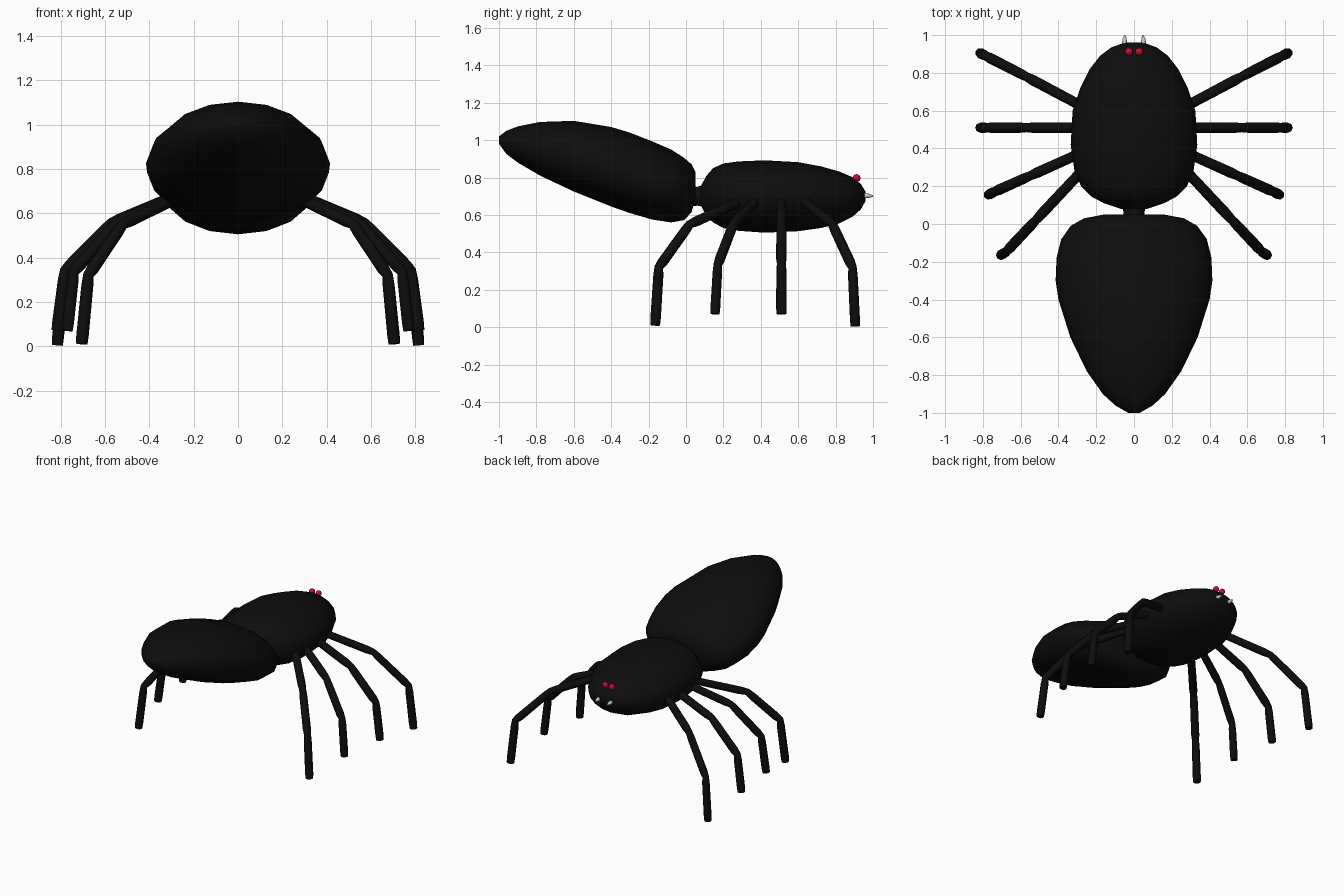
import bpy, bmesh, math
from mathutils import Vector

cube = bpy.data.objects.get("Cube")
if cube:
    bpy.data.objects.remove(cube, do_unlink=True)


def material(name, color, roughness=0.6):
    m = bpy.data.materials.new(name)
    m.use_nodes = True
    m.diffuse_color = (*color, 1)
    shader = m.node_tree.nodes["Principled BSDF"]
    shader.inputs["Base Color"].default_value = (*color, 1)
    shader.inputs["Roughness"].default_value = roughness
    return m


BLACK = material("shell black", (0.004, 0.004, 0.004))
RED = material("eye red", (0.6, 0.003, 0.04))
GREY = material("fang grey", (0.6, 0.6, 0.58))


def finish(obj, mat):
    obj.data.materials.append(mat)
    bpy.ops.object.select_all(action='DESELECT')
    obj.select_set(True)
    bpy.context.view_layer.objects.active = obj
    bpy.ops.object.shade_smooth_by_angle(angle=math.radians(50))
    return obj


def loft(name, sections, mat, sides=16):
    """Skin elliptical sections (y, bottom, top, half width)."""
    bm = bmesh.new()
    rings = []
    for y, low, high, half in sections:
        ring = []
        for i in range(sides):
            a = math.tau * i / sides
            ring.append(bm.verts.new((half * math.sin(a), y,
                                      (low + high) / 2 + (high - low) / 2 * math.cos(a))))
        rings.append(ring)
    for r, s in zip(rings, rings[1:]):
        for i in range(sides):
            j = (i + 1) % sides
            bm.faces.new((r[i], r[j], s[j], s[i]))
    bm.faces.new(rings[0])
    bm.faces.new(rings[-1])
    bmesh.ops.recalc_face_normals(bm, faces=bm.faces)
    mesh = bpy.data.meshes.new(name)
    bm.to_mesh(mesh)
    bm.free()
    obj = bpy.data.objects.new(name, mesh)
    bpy.context.collection.objects.link(obj)
    return finish(obj, mat)


def tube(name, points, radii, mat):
    """Round tube through points with a radius at each one."""
    curve = bpy.data.curves.new(name, 'CURVE')
    curve.dimensions = '3D'
    curve.bevel_depth = 1
    curve.bevel_resolution = 2
    curve.use_fill_caps = True
    spline = curve.splines.new('POLY')
    spline.points.add(len(points) - 1)
    for p, co, r in zip(spline.points, points, radii):
        p.co = (*co, 1)
        p.radius = r
    obj = bpy.data.objects.new(name, curve)
    bpy.context.collection.objects.link(obj)
    bpy.ops.object.select_all(action='DESELECT')
    obj.select_set(True)
    bpy.context.view_layer.objects.active = obj
    bpy.ops.object.convert(target='MESH')
    return finish(bpy.context.view_layer.objects.active, mat)


# Body: raised egg-shaped abdomen, thorax with head, and the waist between
loft("abdomen", [
    (-1.0, 0.98, 1.02, 0.03), (-0.96, 0.925, 1.05, 0.10), (-0.9, 0.88, 1.073, 0.165),
    (-0.78, 0.81, 1.097, 0.25), (-0.6, 0.725, 1.103, 0.337), (-0.4, 0.645, 1.07, 0.4),
    (-0.3, 0.61, 1.04, 0.415), (-0.18, 0.575, 0.993, 0.41), (-0.08, 0.56, 0.95, 0.385),
    (-0.01, 0.572, 0.905, 0.335), (0.03, 0.615, 0.87, 0.265), (0.05, 0.69, 0.83, 0.16)], BLACK)
loft("thorax", [
    (0.08, 0.65, 0.755, 0.07), (0.11, 0.59, 0.81, 0.16), (0.145, 0.56, 0.85, 0.225),
    (0.2, 0.53, 0.875, 0.28), (0.28, 0.515, 0.886, 0.315), (0.42, 0.505, 0.892, 0.335),
    (0.6, 0.513, 0.882, 0.325), (0.72, 0.53, 0.86, 0.285), (0.82, 0.555, 0.832, 0.235),
    (0.89, 0.59, 0.802, 0.18), (0.935, 0.63, 0.765, 0.12), (0.96, 0.675, 0.725, 0.05)], BLACK)
loft("waist", [(-0.02, 0.635, 0.765, 0.07), (0.06, 0.65, 0.75, 0.055),
               (0.13, 0.635, 0.775, 0.07)], BLACK)

# Legs: hip, knee, ankle and foot of each, front pair first
LEGS = {
    "front_leg": [(0.25, 0.61, 0.69), (0.57, 0.78, 0.555), (0.785, 0.89, 0.32), (0.815, 0.905, 0.005)],
    "second_leg": [(0.25, 0.51, 0.69), (0.57, 0.51, 0.555), (0.78, 0.51, 0.34), (0.815, 0.51, 0.07)],
    "third_leg": [(0.25, 0.39, 0.69), (0.55, 0.255, 0.555), (0.74, 0.17, 0.335), (0.77, 0.155, 0.07)],
    "back_leg": [(0.23, 0.33, 0.69), (0.52, 0.02, 0.55), (0.675, -0.145, 0.32), (0.705, -0.165, 0.01)],
}
for side, sign in (("left", 1), ("right", -1)):
    for leg, joints in LEGS.items():
        path, radii = [], []
        for a, b in zip(joints, joints[1:]):
            a, b = Vector(a), Vector(b)
            path += [a, a.lerp(b, 0.15), a.lerp(b, 0.88)]
            radii += [0.024, 0.027, 0.028]
        path.append(Vector(joints[-1]))
        radii.append(0.026)
        tube(side + "_" + leg, [(sign * p.x, p.y, p.z) for p in path], radii, BLACK)

    # Eyes and fangs
    bpy.ops.mesh.primitive_uv_sphere_add(segments=12, ring_count=8, radius=0.021,
                                         location=(sign * 0.027, 0.912, 0.797))
    eye = bpy.context.object
    eye.name = side + "_eye"
    finish(eye, RED)
    x = sign * 0.05
    tube(side + "_fang", [(x * 0.9, 0.925, 0.705), (x, 0.955, 0.703), (x, 0.98, 0.702), (x * 0.95, 1.0, 0.7)],
         [0.011, 0.014, 0.011, 0.003], GREY)
